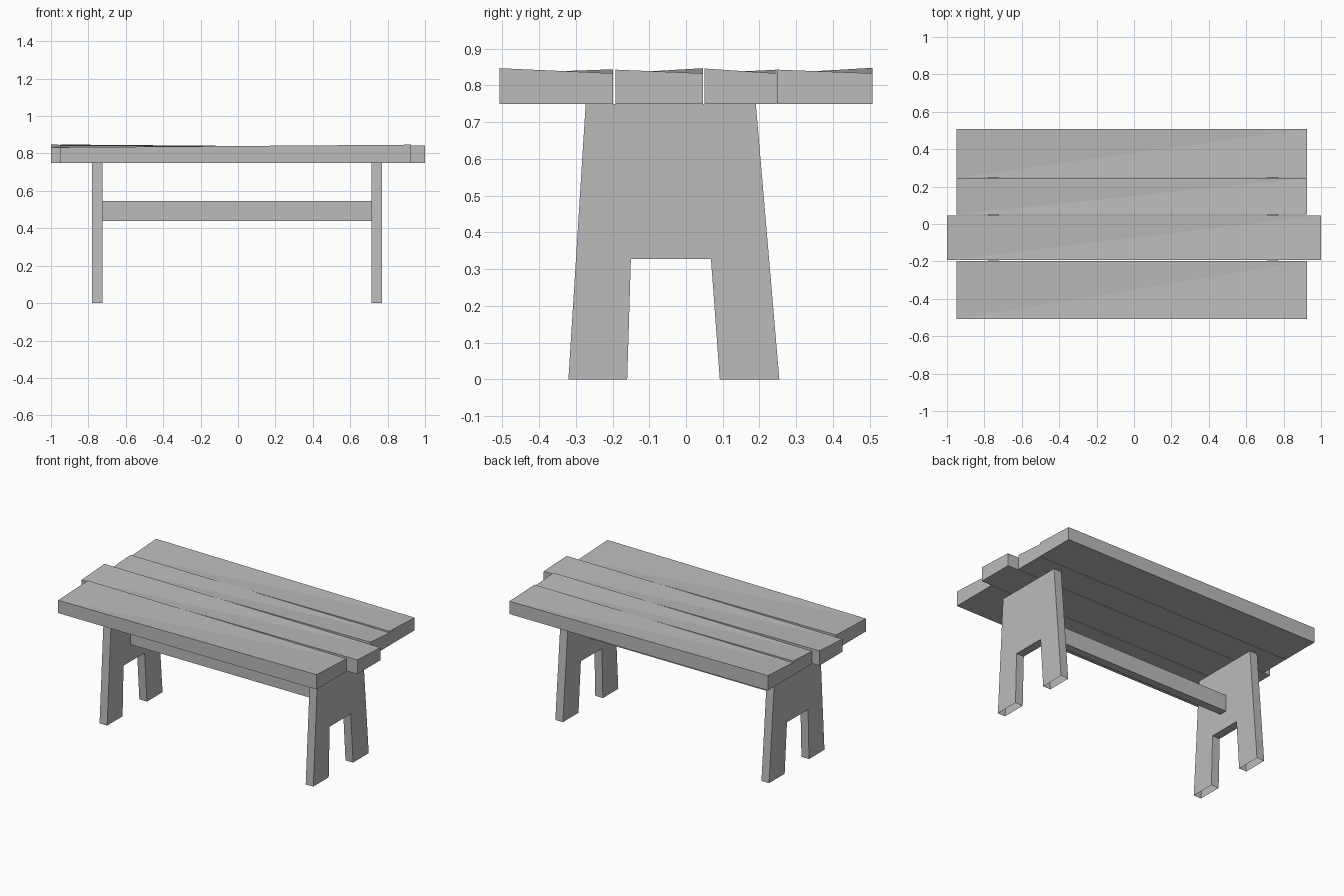
import bpy

cube = bpy.data.objects.get("Cube")
if cube:
    bpy.data.objects.remove(cube, do_unlink=True)

grey = bpy.data.materials.new("plain grey")
grey.use_nodes = True
COLOUR = (0.5, 0.5, 0.5, 1)
grey.diffuse_color = COLOUR
grey.node_tree.nodes["Principled BSDF"].inputs["Base Color"].default_value = COLOUR


def make_object(name, verts, faces):
    mesh = bpy.data.meshes.new(name)
    mesh.from_pydata(verts, [], faces)
    mesh.materials.append(grey)
    obj = bpy.data.objects.new(name, mesh)
    bpy.context.collection.objects.link(obj)
    return obj


def extrude_profile(name, profile, x0, x1, skip=()):
    """Sweep a (y, z) outline along x, leaving out the listed edge walls."""
    n = len(profile)
    verts = [(x, y, z) for x in (x0, x1) for y, z in profile]
    faces = [tuple(reversed(range(n))), tuple(range(n, 2 * n))]
    for i in range(n):
        j = (i + 1) % n
        if i not in skip:
            faces.append((i, j, j + n, i + n))
    return make_object(name, verts, faces)


# Table top planks, each slightly warped along the low diagonal
BASE, LOW = 0.75, 0.833


def plank(name, y0, y1, x0, x1, high_right, high_left):
    corners = [(x0, y0), (x1, y0), (x1, y1), (x0, y1)]
    tops = [LOW, high_right, LOW, high_left]
    verts = [(x, y, BASE) for x, y in corners]
    verts += [(x, y, z) for (x, y), z in zip(corners, tops)]
    faces = [(3, 2, 1, 0), (4, 5, 6), (4, 6, 7)]
    faces += [(i, (i + 1) % 4, (i + 1) % 4 + 4, i + 4) for i in range(4)]
    make_object(name, verts, faces)


plank("front_plank", -0.508, -0.198, -0.95, 0.925, 0.847, 0.844)
plank("long_plank", -0.192, 0.046, -1.0, 1.0, 0.843, 0.847)
plank("narrow_plank", 0.051, 0.246, -0.95, 0.925, 0.846, 0.843)
plank("back_plank", 0.248, 0.508, -0.95, 0.925, 0.843, 0.848)

# Tapered trestle legs with a notch, open under the feet
leg = [(-0.32, 0), (-0.16, 0), (-0.15, 0.328), (0.068, 0.328),
       (0.092, 0), (0.254, 0), (0.19, BASE), (-0.273, BASE)]
for side, x0, x1 in (("right", -0.78, -0.725), ("left", 0.715, 0.77)):
    extrude_profile(side + "_leg", leg, x0, x1, skip=(0, 4))

# Stretcher beam between the legs
beam = [(-0.08, 0.44), (-0.027, 0.44), (-0.027, 0.547), (-0.08, 0.547)]
extrude_profile("stretcher", beam, -0.725, 0.715)
